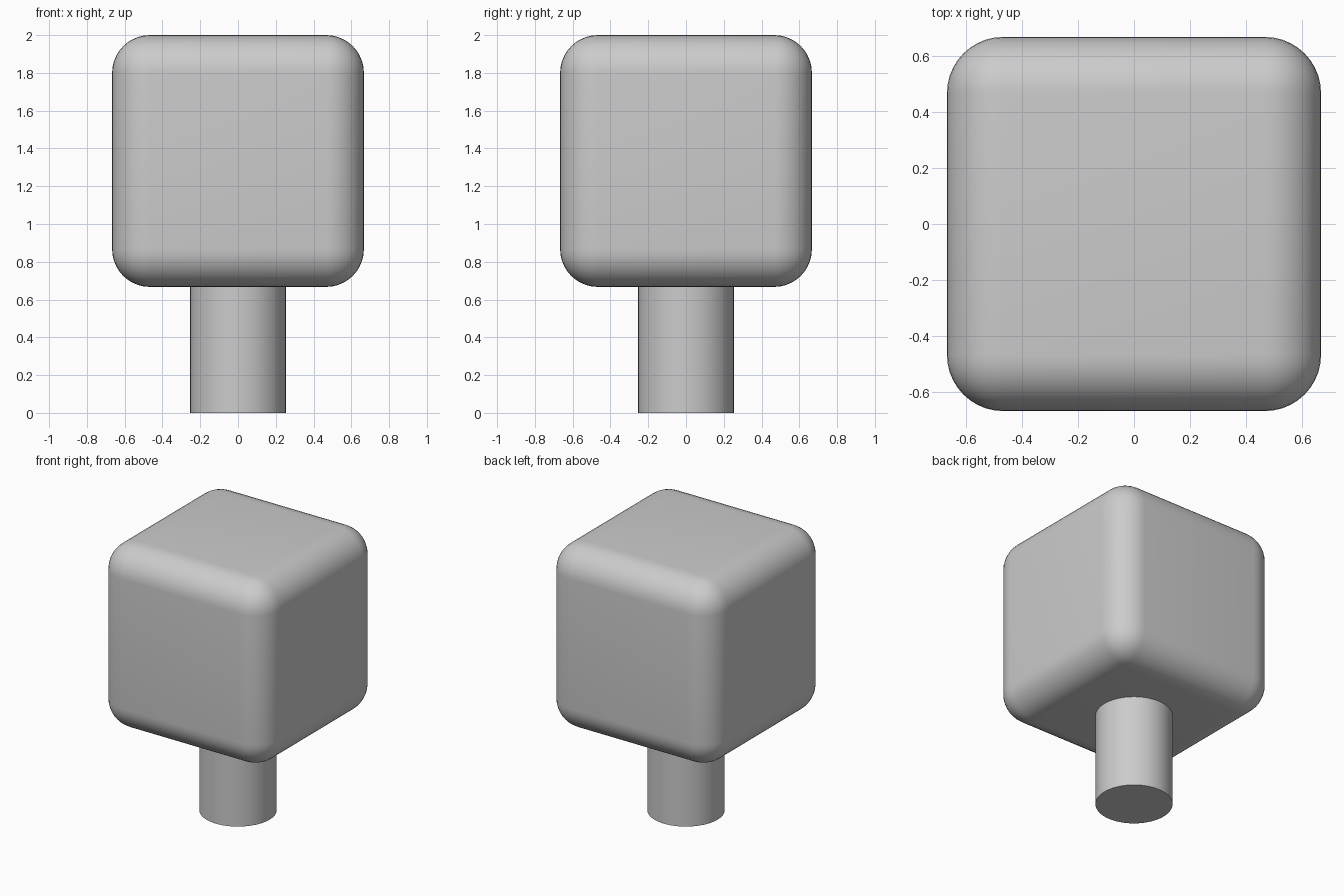
import bpy

cube = bpy.data.objects.get("Cube")
if cube:
    bpy.data.objects.remove(cube, do_unlink=True)

# Plain grey material
grey = bpy.data.materials.new("light_grey")
grey.use_nodes = True
colour = (0.6, 0.6, 0.6, 1.0)
grey.diffuse_color = colour
grey.node_tree.nodes["Principled BSDF"].inputs["Base Color"].default_value = colour

SIZE = 1.333
STEM_TOP = 2.0 - SIZE


def finish(name):
    obj = bpy.context.object
    obj.name = name
    obj.data.materials.append(grey)
    return obj


# Rounded block on top
bpy.ops.mesh.primitive_cube_add(size=SIZE, location=(0, 0, 2.0 - SIZE / 2))
block = finish("rounded_block")
bevel = block.modifiers.new("round_edges", "BEVEL")
bevel.width = 0.2
bevel.segments = 10
bpy.ops.object.modifier_apply(modifier=bevel.name)
bpy.ops.object.shade_smooth_by_angle()

# Round stem, reaching slightly into the block
height = STEM_TOP + 0.02
bpy.ops.mesh.primitive_cylinder_add(vertices=64, radius=0.253, depth=height,
                                    location=(0, 0, height / 2))
finish("stem")
bpy.ops.object.shade_smooth_by_angle()
